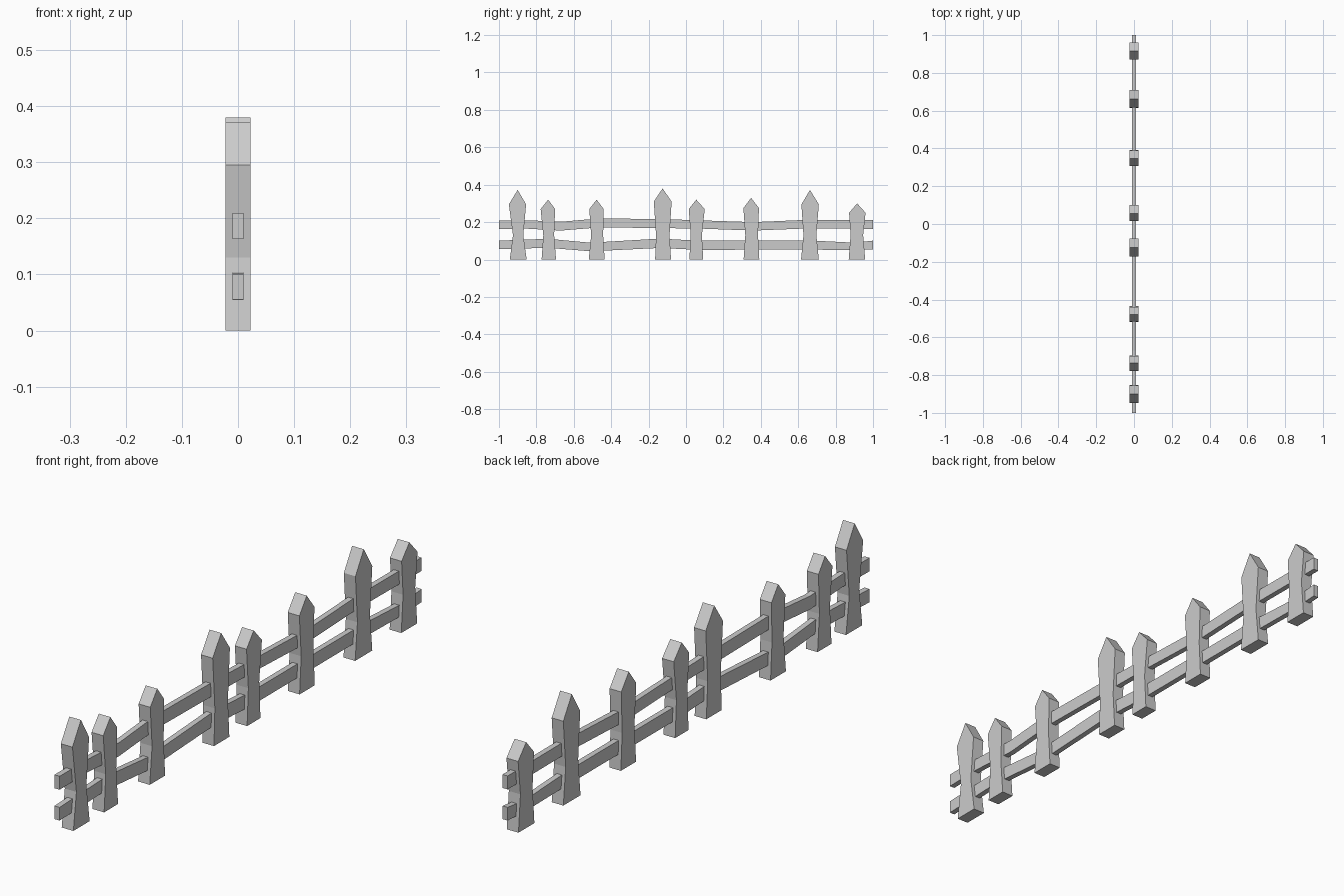
import bpy, bmesh


def slab(name, outline, half_x):
    """Extrude a (y, z) outline symmetrically along x."""
    bm = bmesh.new()
    face = bm.faces.new([bm.verts.new((-half_x, y, z)) for y, z in outline])
    ext = bmesh.ops.extrude_face_region(bm, geom=[face])
    for v in ext["geom"]:
        if isinstance(v, bmesh.types.BMVert):
            v.co.x = half_x
    bmesh.ops.recalc_face_normals(bm, faces=bm.faces)
    mesh = bpy.data.meshes.new(name)
    bm.to_mesh(mesh)
    bm.free()
    obj = bpy.data.objects.new(name, mesh)
    bpy.context.collection.objects.link(obj)
    return obj


# Pickets: tip y, tip z, shoulder z, waist z, then left/right y at base, waist, shoulder
pickets = [
    (-0.900, 0.372, 0.295, 0.13, (-0.942, -0.852), (-0.925, -0.870), (-0.947, -0.855)),
    (-0.737, 0.320, 0.270, 0.13, (-0.772, -0.695), (-0.763, -0.705), (-0.777, -0.700)),
    (-0.478, 0.320, 0.270, 0.13, (-0.520, -0.435), (-0.507, -0.443), (-0.517, -0.440)),
    (-0.125, 0.380, 0.310, 0.13, (-0.165, -0.080), (-0.160, -0.088), (-0.172, -0.077)),
    (0.055, 0.320, 0.270, 0.13, (0.018, 0.092), (0.025, 0.085), (0.015, 0.100)),
    (0.348, 0.330, 0.275, 0.13, (0.308, 0.392), (0.317, 0.385), (0.307, 0.390)),
    (0.663, 0.372, 0.295, 0.13, (0.615, 0.710), (0.628, 0.697), (0.617, 0.710)),
    (0.915, 0.300, 0.250, 0.13, (0.870, 0.958), (0.880, 0.947), (0.872, 0.960)),
]
for i, (ty, tz, sz, wz, base, waist, shoulder) in enumerate(pickets, 1):
    slab(f"picket_{i}", [
        (base[0], 0), (base[1], 0), (waist[1], wz), (shoulder[1], sz),
        (ty, tz), (shoulder[0], sz), (waist[0], wz)], 0.0225)

# Wavy rails: y, bottom z, top z
rails = {
    "upper_rail": [(-1, 0.163, 0.210), (-0.85, 0.165, 0.210), (-0.67, 0.155, 0.202),
                   (-0.46, 0.172, 0.220), (-0.12, 0.168, 0.216), (0.06, 0.166, 0.210),
                   (0.36, 0.155, 0.200), (0.64, 0.166, 0.212), (1, 0.164, 0.211)],
    "lower_rail": [(-1, 0.055, 0.101), (-0.74, 0.063, 0.111), (-0.51, 0.044, 0.090),
                   (-0.14, 0.062, 0.112), (0.06, 0.052, 0.101), (0.68, 0.053, 0.101),
                   (0.90, 0.050, 0.090), (1, 0.055, 0.101)],
}
for name, pts in rails.items():
    slab(name, [(y, lo) for y, lo, hi in pts] + [(y, hi) for y, lo, hi in reversed(pts)], 0.010)
